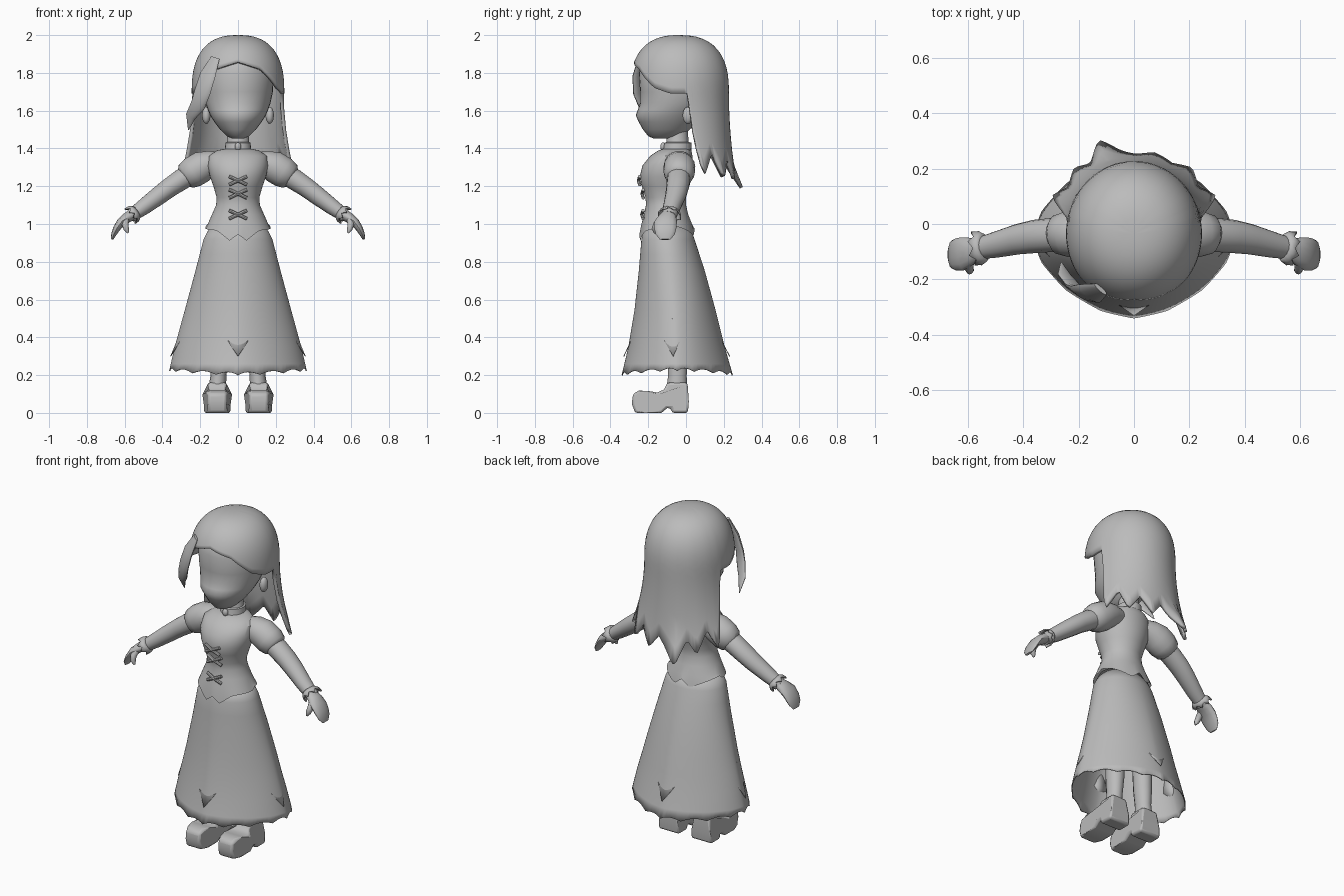
import bpy, bmesh, math
from math import sin, cos, radians, pi
from mathutils import Vector, Matrix

if "Cube" in bpy.data.objects:
    bpy.data.objects.remove(bpy.data.objects["Cube"])

GREY = (0.5, 0.5, 0.5, 1)
clay = bpy.data.materials.new("plain_grey")
clay.use_nodes = True
clay.diffuse_color = GREY
clay.node_tree.nodes["Principled BSDF"].inputs["Base Color"].default_value = GREY


def finish(name, bm, angle=42, thick=0):
    bmesh.ops.remove_doubles(bm, verts=bm.verts, dist=0.0005)
    bmesh.ops.recalc_face_normals(bm, faces=bm.faces)
    mesh = bpy.data.meshes.new(name)
    bm.to_mesh(mesh)
    bm.free()
    mesh.materials.append(clay)
    ob = bpy.data.objects.new(name, mesh)
    bpy.context.collection.objects.link(ob)
    bpy.ops.object.select_all(action='DESELECT')
    ob.select_set(True)
    bpy.context.view_layer.objects.active = ob
    bpy.ops.object.shade_smooth_by_angle(angle=radians(angle))
    if thick:
        mod = ob.modifiers.new("thickness", 'SOLIDIFY')
        mod.thickness = thick
        mod.offset = -1
    return ob


def loft(name, rings, caps=(True, True), angle=42, thick=0):
    """Skin a list of closed point rings."""
    bm = bmesh.new()
    rows = [[bm.verts.new(p) for p in ring] for ring in rings]
    n = len(rows[0])
    for lo, hi in zip(rows, rows[1:]):
        for i in range(n):
            k = (i + 1) % n
            bm.faces.new((lo[i], lo[k], hi[k], hi[i]))
    for want, row in zip(caps, (rows[0], rows[-1])):
        if want:
            bm.faces.new(row)
    return finish(name, bm, angle, thick)


def body_ring(z, rx, front, back, n=32):
    cy, ry = (front + back) / 2, (back - front) / 2
    return [Vector((rx * sin(2 * pi * i / n), cy - ry * cos(2 * pi * i / n), z)) for i in range(n)]


def tube(name, path, radii, side, n=14):
    """Sweep an ellipse; radii are (along side axis, across it)."""
    pts = [Vector(p) for p in path]
    rings = []
    for i, p in enumerate(pts):
        t = (pts[min(i + 1, len(pts) - 1)] - pts[max(i - 1, 0)]).normalized()
        u = Vector(side)
        u = (u - t * u.dot(t)).normalized()
        v = t.cross(u)
        a, b = radii[i]
        rings.append([p + u * a * cos(2 * pi * k / n) + v * b * sin(2 * pi * k / n) for k in range(n)])
    return loft(name, rings)


def ball(name, at, size):
    bm = bmesh.new()
    bmesh.ops.create_uvsphere(bm, u_segments=16, v_segments=10, radius=1)
    bm.transform(Matrix.Translation(at) @ Matrix.Diagonal((*size, 1)))
    return finish(name, bm)


def lerp_table(table, x):
    for (a, u), (b, v) in zip(table, table[1:]):
        if x <= b:
            return u + (v - u) * (x - a) / (b - a)
    return table[-1][1]


# Head and neck
loft("head", [body_ring(*r) for r in (
    (1.452, .03, -.17, -.08), (1.465, .06, -.20, -.02), (1.50, .095, -.228, .02),
    (1.54, .125, -.25, .06), (1.575, .147, -.266, .09), (1.605, .16, -.255, .11),
    (1.64, .172, -.243, .13), (1.70, .185, -.243, .15), (1.80, .19, -.25, .15),
    (1.88, .16, -.22, .12), (1.93, .08, -.13, .05))], angle=80)
loft("neck", [body_ring(*r) for r in (
    (1.36, .085, -.13, .03), (1.40, .06, -.105, .015), (1.50, .055, -.10, .01))])
loft("choker", [body_ring(*r, 24) for r in (
    (1.385, .055, -.10, .01), (1.39, .07, -.122, .028), (1.43, .066, -.115, .03),
    (1.435, .055, -.10, .01))], angle=30)
ball("choker_bead", (0, -.122, 1.41), (.017, .014, .022))

# Hair cap with arched fringe and long ragged back
EDGE = ((0, 1.86), (32, 1.82), (60, 1.72), (80, 1.69), (100, 1.69), (106, 1.45), (113, 1.26),
        (125, 1.38), (137, 1.25), (150, 1.34), (165, 1.24), (178, 1.32), (202, 1.19), (214, 1.32),
        (224, 1.24), (236, 1.37), (247, 1.26), (254, 1.45), (260, 1.69), (280, 1.69),
        (300, 1.72), (328, 1.82), (360, 1.86))


def hair_point(deg, z):
    a = radians(deg)
    if z > 1.7:
        r = max(0, 1 - ((z - 1.7) / .3) ** 2.5) ** .4
    else:
        r = 1 + (.17 + .3 * sin(a) ** 2) * ((1.7 - z) / .5) ** 2
        # One longer lock flicks outward
        r += .17 * math.exp(-((deg - 202) / 11) ** 2) * max(0, (1.36 - z) / .17)
    return Vector((.245 * r * sin(a), -.035 - .262 * r * cos(a), z))


ROWS = 18
hair = []
for j in range(ROWS + 1):
    row = []
    for deg in range(0, 360, 3):
        low = lerp_table(EDGE, deg)
        row.append(hair_point(deg, 2 - (2 - low) * (j / ROWS) ** 2))
    hair.append(row)
loft("hair", hair, caps=(False, False), angle=50, thick=.018)

# Loose lock sweeping from the fringe
tube("loose_lock", [(-.12, -.235, 1.88), (-.16, -.25, 1.79), (-.188, -.25, 1.70),
                    (-.212, -.23, 1.63), (-.25, -.185, 1.57), (-.262, -.14, 1.50)],
     [(.03, .008), (.052, .016), (.05, .016), (.042, .014), (.028, .011), (.003, .003)],
     (1, -.6, .3), 12)

# Bodice with pointed hem
bodice = [body_ring(*r, 48) for r in (
    (.965, .172, -.247, .045), (1.0, .16, -.236, .032), (1.05, .138, -.222, .012),
    (1.10, .116, -.212, 0), (1.14, .113, -.214, 0), (1.20, .13, -.234, .018),
    (1.25, .148, -.245, .032), (1.31, .16, -.23, .036), (1.36, .155, -.19, .034),
    (1.39, .11, -.145, .028), (1.40, .06, -.11, .015))]
FRONT_HEM = ((0, .945), (.045, .912), (.11, .965), (.3, .99))
BACK_HEM = ((0, .975), (.05, .935), (.17, .99))
for p in bodice[0]:
    p.z = lerp_table(FRONT_HEM if p.y < -.1 else BACK_HEM, abs(p.x))
loft("bodice", bodice, caps=(False, True))

# Crossed lacing
for z, y in ((1.23, -.245), (1.16, -.226), (1.05, -.227)):
    for s in (-1, 1):
        tube("lace", [(-.047, y, z - .022 * s), (0, y - .007, z), (.047, y, z + .022 * s)],
             [(.009, .009)] * 3, (0, 1, 0), 8)

# Skirt, rounder at the waist and more diamond-shaped at the wavy hem
SKIRT = ((.19, .372, -.343, .251), (.35, .335, -.305, .205), (.55, .28, -.272, .155),
         (.75, .226, -.25, .10), (.92, .182, -.236, .045), (1.0, .14, -.215, .015))


def skirt_point(deg, z, out=0):
    rx, yf, yb = (lerp_table([(r[0], r[k]) for r in SKIRT], z) for k in (1, 2, 3))
    power = 1 + .18 * min(1, max(0, (.95 - z) / .5))
    a = radians(deg)
    sx, sy = (math.copysign(abs(f) ** power, f) for f in (sin(a), cos(a)))
    return Vector(((rx + out) * sx, (yf + yb) / 2 - ((yb - yf) / 2 + out) * sy, z))


SEG = 96
hem = []
for i in range(SEG):
    a = 2 * pi * i / SEG
    hem.append(skirt_point(360 * i / SEG, .2 + .022 * sin(a) ** 2 + .016 * abs(sin(8 * a))))
loft("skirt", [hem] + [[skirt_point(360 * i / SEG, z) for i in range(SEG)]
                       for z in (.26, .35, .45, .55, .65, .75, .84, .92, 1.0)],
     caps=(False, False), thick=.006)

# Pointed flaps standing off the skirt
for deg in (0, 84, 180, 276):
    bm = bmesh.new()
    kite = [skirt_point(deg + d, z, o) for d, z, o in (
        (-13, .385, 0), (0, .30, .014), (13, .385, 0), (0, .50, 0))]
    bm.faces.new([bm.verts.new(p) for p in kite])
    bmesh.ops.triangulate(bm, faces=bm.faces)
    finish("skirt_flap", bm, thick=.004)

BOOT = ((-.27, 0), (-.22, 0), (-.13, 0), (-.10, .025), (-.08, .025), (-.075, 0), (.01, 0), (.015, .06),
        (.008, .16), (-.10, .16), (-.115, .125), (-.15, .108), (-.20, .116), (-.25, .118), (-.28, .10), (-.287, .05))

for s, side in ((1, "left"), (-1, "right")):
    # Boot, shaft and leg
    bm = bmesh.new()
    face = bm.faces.new([bm.verts.new((s * .04, y, z)) for y, z in BOOT])
    ext = bmesh.ops.extrude_face_region(bm, geom=[face])
    for v in ext["geom"]:
        if isinstance(v, bmesh.types.BMVert):
            v.co.x += s * .14
    for v in bm.verts:
        narrow = .28 if v.co.z > .12 else .3 if v.co.y < -.24 else 0
        v.co.x += (s * .11 - v.co.x) * narrow
    boot = finish(side + "_boot", bm)
    bev = boot.modifiers.new("rounding", 'BEVEL')
    bev.width, bev.segments, bev.limit_method = .014, 2, 'ANGLE'
    bev.angle_limit = radians(50)
    tube(side + "_leg", [(s * .108, -.05, .08), (s * .108, -.048, .15), (s * .103, -.045, .20),
                         (s * .10, -.045, .30), (s * .09, -.05, .8)],
         [(.05, .06), (.045, .054), (.042, .05), (.05, .056), (.06, .065)], (1, 0, 0))

    ball(side + "_ear", (s * .168, .01, 1.575), (.022, .028, .045))

    # Puff sleeve and arm
    tube(side + "_puff_sleeve", [(s * .09, -.04, 1.33), (s * .14, -.037, 1.322), (s * .19, -.035, 1.303),
                                 (s * .24, -.036, 1.274), (s * .275, -.038, 1.252), (s * .29, -.04, 1.242)],
         [(.06, .05), (.075, .068), (.084, .084), (.083, .084), (.072, .072), (.05, .05)], (0, 1, 0), 18)
    tube(side + "_arm", [(s * .2, -.035, 1.29), (s * .3, -.04, 1.235), (s * .36, -.045, 1.195),
                         (s * .42, -.055, 1.15), (s * .5, -.075, 1.09), (s * .57, -.09, 1.04)],
         [(.06, .055), (.061, .057), (.06, .053), (.055, .05), (.047, .043), (.038, .034)], (0, 1, 0))

    # Ragged cuff
    axis = Vector((s * .8, -.13, -.58)).normalized()
    u = axis.cross(Vector((0, 1, 0))).normalized()
    v = axis.cross(u)
    cuff = []
    for along, rad, zig in ((-.012, .042, 0), (.0, .054, 0), (.02, .064, .01)):
        ring = []
        for k in range(16):
            a, w = 2 * pi * k / 16, (1 if k % 2 else -1) * zig
            ring.append(Vector((s * .545, -.085, 1.06)) + axis * (along + w)
                        + (u * cos(a) * .8 + v * sin(a)) * (rad + w * .3))
        cuff.append(ring)
    loft(side + "_cuff", cuff, caps=(False, False), angle=20, thick=.008)

    # Mitten hand and thumb
    tube(side + "_hand", [(s * .55, -.09, 1.055), (s * .59, -.098, 1.032), (s * .62, -.108, 1.008),
                          (s * .643, -.11, .975), (s * .658, -.11, .945), (s * .667, -.11, .918)],
         [(.034, .03), (.05, .028), (.06, .024), (.058, .019), (.05, .014), (.028, .006)], (0, 1, 0))
    tube(side + "_thumb", [(s * .595, -.13, 1.025), (s * .597, -.155, .998), (s * .592, -.166, .974), (s * .582, -.166, .953)],
         [(.02, .02), (.019, .018), (.016, .015), (.006, .006)], (0, 1, 0), 10)
